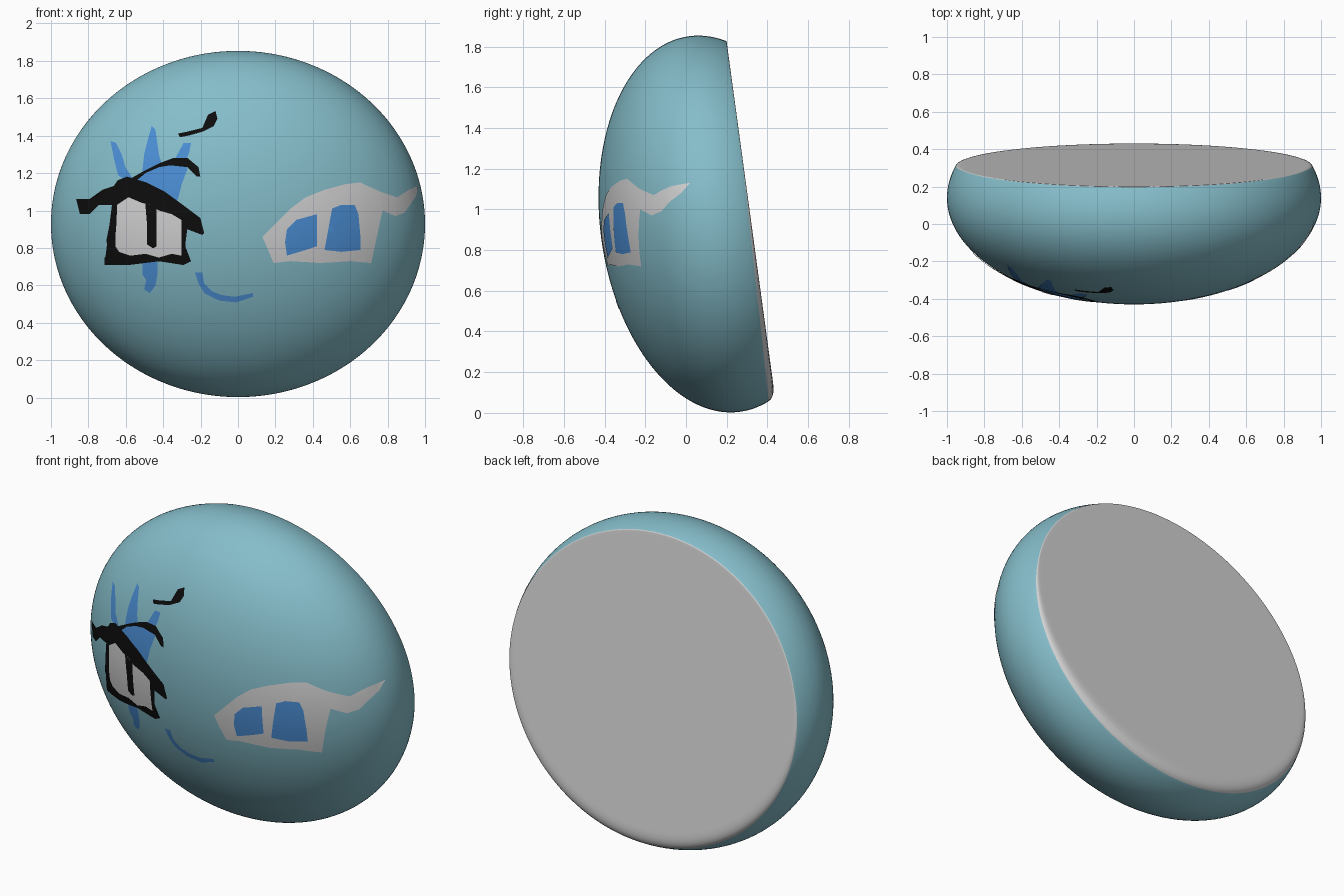
import bpy, bmesh, math
from mathutils import Vector

if "Cube" in bpy.data.objects:
    bpy.data.objects.remove(bpy.data.objects["Cube"])

TILT = math.radians(7.75)
CENTRE = Vector((0, 0.14, 0.928))
RX, RY, RZ = 1.0, 0.561, 0.931      # semi-axes before tilting
CUT = 0.18                          # flat back, distance behind the centre


def material(name, rgb):
    m = bpy.data.materials.new(name)
    m.diffuse_color = (*rgb, 1)
    m.use_nodes = True
    m.node_tree.nodes["Principled BSDF"].inputs["Base Color"].default_value = m.diffuse_color
    return m


TEAL = material("teal", (0.235, 0.51, 0.59))
WHITE = material("white", (0.65, 0.65, 0.66))
BLUE = material("blue", (0.07, 0.27, 0.66))
BLACK = material("black", (0.004, 0.004, 0.004))


def make_object(name, bm, mats):
    me = bpy.data.meshes.new(name)
    bm.to_mesh(me)
    bm.free()
    ob = bpy.data.objects.new(name, me)
    bpy.context.collection.objects.link(ob)
    for m in mats:
        me.materials.append(m)
    bpy.ops.object.select_all(action='DESELECT')
    ob.select_set(True)
    bpy.context.view_layer.objects.active = ob
    bpy.ops.object.shade_smooth_by_angle(angle=math.radians(30))
    return ob


def to_world(x, y, z):
    c, s = math.cos(TILT), math.sin(TILT)
    return CENTRE + Vector((x, c * y - s * z, s * y + c * z))


# Tilted dome with a flat back whose rim is rounder towards the bottom
def dome():
    bm = bmesh.new()
    n, steps, arc = 144, 56, 5
    rings = []
    for j in range(1, steps + arc + 2):
        ring = []
        for i in range(n):
            p = 2 * math.pi * i / n
            b = 0.003 + 0.03 * max(0, 0.25 - math.sin(p)) / 1.25
            end = math.acos(-(CUT - b) / RY)
            if j <= steps:                              # curved shell
                t = end * j / steps
                r, y = math.sin(t), -RY * math.cos(t)
            else:                                       # rounded rim, then flat
                r0, r1 = math.sin(end), math.sqrt(1 - (CUT / RY) ** 2)
                r2 = r1 - 2.2 * b
                u = min(1, (j - steps) / arc)
                r = r0 * (1 - u) ** 2 + 2 * r1 * u * (1 - u) + r2 * u * u
                y = CUT - b * (1 - u) ** 2
                if j > steps + arc:
                    r -= 0.02
            ring.append(bm.verts.new(to_world(RX * r * math.cos(p), y, RZ * r * math.sin(p))))
        rings.append(ring)
    pole = bm.verts.new(to_world(0, -RY, 0))
    for i in range(n):
        k = (i + 1) % n
        bm.faces.new((pole, rings[0][i], rings[0][k]))
        for j in range(len(rings) - 1):
            f = bm.faces.new((rings[j][i], rings[j + 1][i], rings[j + 1][k], rings[j][k]))
            f.material_index = int(j >= steps - 1)
    bm.faces.new(rings[-1]).material_index = 1
    bmesh.ops.recalc_face_normals(bm, faces=bm.faces)
    make_object("dome_shell", bm, [TEAL, WHITE])


# Thin painted patch: outline in hundredths (x, z), wrapped over the dome front
def paint(name, mat, layer, outline):
    bm = bmesh.new()
    f = bm.faces.new([bm.verts.new((x / 100, 0, z / 100)) for x, z in outline])
    bmesh.ops.triangulate(bm, faces=[f])
    for k in range(-25, 50):
        for co, no in (((k * 0.04, 0, 0), (1, 0, 0)), ((0, 0, k * 0.04), (0, 0, 1))):
            bmesh.ops.bisect_plane(bm, geom=bm.verts[:] + bm.edges[:] + bm.faces[:],
                                   plane_co=co, plane_no=no)
    bmesh.ops.triangulate(bm, faces=bm.faces)
    c, s = math.cos(TILT), math.sin(TILT)
    szz = (s * RY) ** 2 + (c * RZ) ** 2
    syy = (c * RY) ** 2 + (s * RZ) ** 2
    syz = c * s * (RY ** 2 - RZ ** 2)
    for v in bm.verts:
        x, dz = v.co.x, v.co.z - CENTRE.z
        inside = max(0, 1 - x * x - dz * dz / szz)
        dy = syz / szz * dz - math.sqrt((syy - syz ** 2 / szz) * inside)
        v.co = CENTRE + Vector((x, dy, dz)) * (1.003 + 0.003 * layer)
    bm.normal_update()
    for f in bm.faces:
        if f.normal.dot(f.calc_center_median() - CENTRE) < 0:
            f.normal_flip()
    make_object(name, bm, [mat])


dome()

# Left eye: lashes, lid, eyeball and pupil
paint("left_lash_outer", BLUE, 0, [(-68, 137), (-65, 136), (-62, 130), (-60, 123), (-56, 117),
                                   (-60, 116), (-64, 119), (-66, 127)])
paint("left_lash_middle", BLUE, 0, [(-46, 145), (-44, 143), (-43, 132), (-41, 126), (-41, 122),
                                    (-51, 121), (-50, 130), (-48, 138)])
paint("left_lash_inner", BLUE, 0, [(-25, 136), (-26, 131), (-28, 126), (-35, 125),
                                   (-31, 132), (-29, 136)])
paint("left_eye_shadow", BLUE, 0, [(-56, 116), (-49, 121), (-42, 123), (-35, 125), (-28, 127),
                                   (-27, 122), (-30, 114), (-32, 106), (-34, 103), (-42, 109),
                                   (-50, 114)])
paint("left_tear", BLUE, 0, [(-51, 73), (-43, 73), (-43, 66), (-44, 60), (-47, 56),
                             (-50, 58), (-49, 63), (-51, 66)])
paint("left_crease", BLACK, 1, [(-57, 117), (-50, 121), (-42, 125), (-34, 128), (-27, 128),
                                (-21, 123), (-20, 118), (-22, 118), (-27, 123), (-30, 126),
                                (-36, 124), (-42, 123), (-49, 120), (-55, 115)])
paint("left_brow", BLACK, 0, [(-32, 141), (-27, 142), (-19, 144), (-16, 151), (-12, 153),
                              (-11, 149), (-13, 145), (-19, 142), (-26, 140), (-31, 139)])
paint("left_eye_outline", BLACK, 1, [
    (-86, 106), (-79, 106), (-72, 111), (-66, 113), (-64, 116), (-59, 118), (-49, 115),
    (-39, 110), (-28, 102), (-20, 96), (-18, 88), (-19, 87), (-27, 90), (-28, 82),
    (-27, 75), (-25, 73), (-29, 71), (-42, 73), (-58, 71), (-71, 71), (-71, 75),
    (-68, 76), (-70, 84), (-68, 94), (-67, 103), (-74, 103), (-78, 102), (-79, 98),
    (-84, 98), (-85, 102)])
paint("left_eyeball", WHITE, 2, [(-64, 103), (-58, 107), (-51, 104), (-47, 103), (-42, 100),
                                 (-35, 98), (-30, 95), (-30, 84), (-30, 76), (-35, 77),
                                 (-42, 75), (-49, 77), (-57, 76), (-63, 78), (-65, 81),
                                 (-65, 87), (-64, 94)])
paint("left_pupil", BLACK, 3, [(-49, 104), (-43, 101), (-43, 92), (-43, 81), (-45, 80),
                               (-48, 82), (-48, 92)])

# Mouth
paint("mouth", BLUE, 0, [(-23, 67), (-19, 67), (-18, 61), (-14, 57), (-9, 55), (-2, 54),
                         (8, 56), (8, 54), (-1, 51), (-10, 52), (-18, 56), (-21, 61)])

# Right eye: outline with swept tail and two panes
paint("right_eye_outline", WHITE, 0, [
    (13, 86), (19, 92), (28, 101), (36, 107), (46, 111), (57, 114), (65, 115), (76, 110),
    (85, 107), (91, 111), (96, 113), (95, 108), (89, 99), (84, 97), (77, 100), (70, 104),
    (69, 98), (70, 84), (71, 72), (60, 73), (44, 72), (28, 73), (19, 72), (19, 75),
    (22, 78), (21, 86), (15, 84)])
paint("right_eye_pane_inner", BLUE, 1, [(26, 90), (31, 95), (42, 98), (42, 81), (36, 79),
                                        (26, 76), (25, 83)])
paint("right_eye_pane_outer", BLUE, 1, [(50, 101), (55, 103), (62, 103), (64, 98), (65, 87),
                                        (65, 79), (55, 78), (46, 79), (48, 90)])
